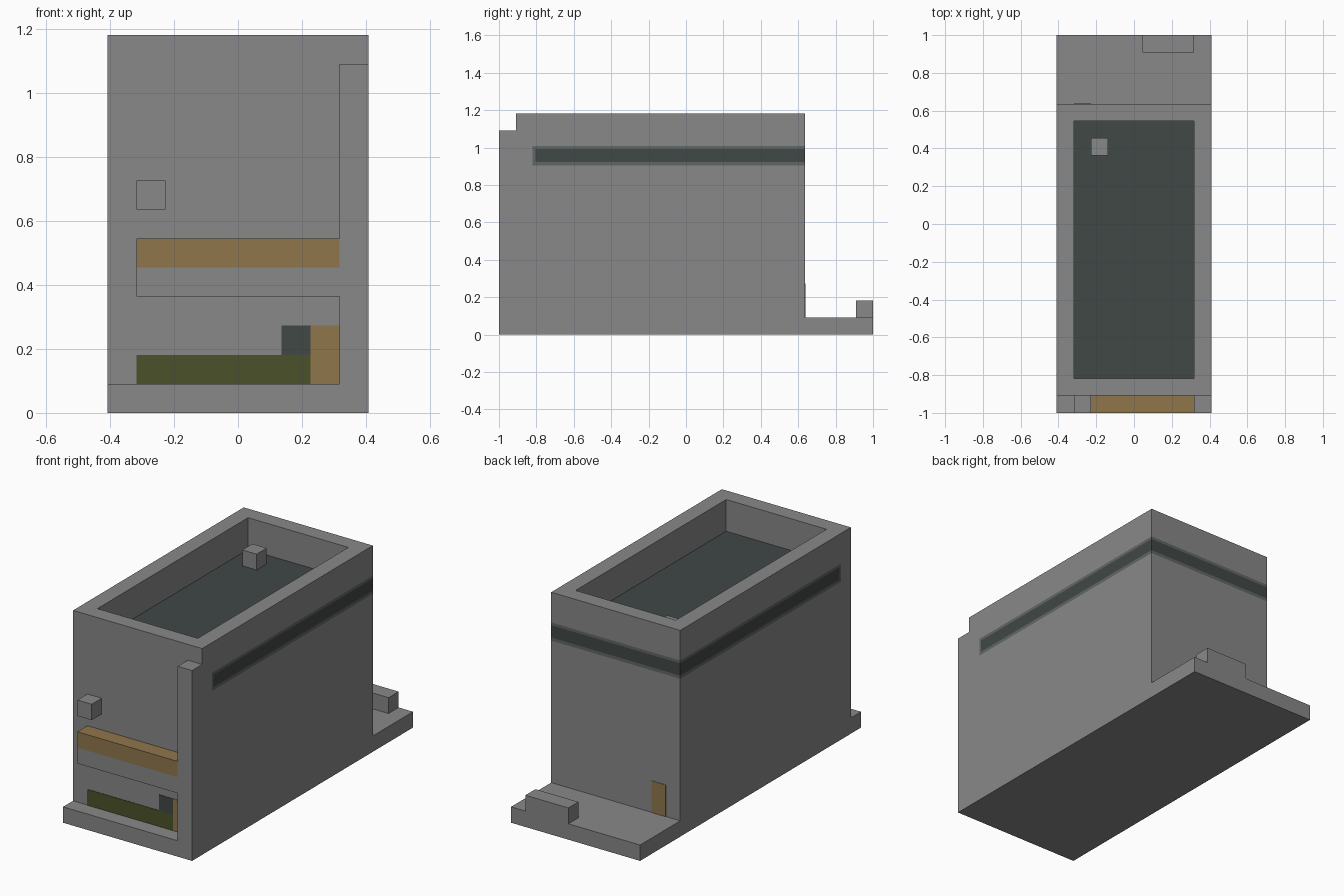
import bpy, bmesh
from mathutils import Vector

if "Cube" in bpy.data.objects:
    bpy.data.objects.remove(bpy.data.objects["Cube"], do_unlink=True)

U = 1 / 11  # one block of the grid the model is laid out on


def material(name, colour):
    mat = bpy.data.materials.new(name)
    mat.use_nodes = True
    mat.diffuse_color = (*colour, 1)
    bsdf = mat.node_tree.nodes["Principled BSDF"]
    bsdf.inputs["Base Color"].default_value = (*colour, 1)
    bsdf.inputs["Roughness"].default_value = 0.9
    return mat


grey = material("stone grey", (0.246, 0.246, 0.246))
slate = material("dark slate", (0.052, 0.065, 0.061))
edge = material("slate edge", (0.12, 0.133, 0.13))
orange = material("tan orange", (0.279, 0.181, 0.072))
green = material("olive green", (0.069, 0.084, 0.023))


def box_mesh(low, high):
    bm = bmesh.new()
    low, high = Vector(low), Vector(high)
    bmesh.ops.create_cube(bm, size=1)
    for v in bm.verts:
        v.co = (low + high) / 2 + v.co * (high - low)
    return bm


def finish(name, bm, *mats):
    mesh = bpy.data.meshes.new(name)
    bm.to_mesh(mesh)
    bm.free()
    for mat in mats:
        mesh.materials.append(mat)
    obj = bpy.data.objects.new(name, mesh)
    bpy.context.collection.objects.link(obj)
    return obj


def block(name, x, y, z, mat):
    """Box given by ranges in block units."""
    low, high = zip(x, y, z)
    return finish(name, box_mesh(Vector(low) * U, Vector(high) * U), mat)


# Main housing: a box with an open tray sunk into its top
bm = box_mesh(Vector((-4.5, -10, 1)) * U, Vector((4.5, 7, 13)) * U)
bm.normal_update()
top = max(bm.faces, key=lambda f: f.calc_center_median().z)
bmesh.ops.inset_region(bm, faces=[top], thickness=U, use_even_offset=True)
wall = bmesh.ops.extrude_face_region(bm, geom=[top])
floor = [g for g in wall["geom"] if isinstance(g, bmesh.types.BMVert)]
bmesh.ops.translate(bm, verts=floor, vec=(0, 0, -2 * U))
if top.is_valid:
    bmesh.ops.delete(bm, geom=[top], context="FACES_ONLY")

# Stripe around the sides and back, cut into the housing faces
halo_z, core_z = (9.95, 11.1), (10.15, 10.92)
halo_y, core_y = -9.02, -8.85
cuts = [(Vector((0, 0, z)), Vector((0, 0, 1))) for z in halo_z + core_z]
cuts += [(Vector((0, y, 0)), Vector((0, 1, 0))) for y in (halo_y, core_y)]
for co, normal in cuts:
    bmesh.ops.bisect_plane(bm, geom=bm.verts[:] + bm.edges[:] + bm.faces[:],
                           plane_co=co * U, plane_no=normal, dist=1e-5)
bm.normal_update()
for f in bm.faces:
    c = f.calc_center_median() / U
    outer = abs(c.x) > 4.49 or c.y > 6.99
    if outer and core_z[0] < c.z < core_z[1] and c.y > core_y:
        f.material_index = 1
    elif outer and halo_z[0] < c.z < halo_z[1] and c.y > halo_y:
        f.material_index = 2
    elif abs(f.normal.z) > 0.9 and abs(c.z - 11) < 0.01:
        f.material_index = 1  # tray floor
finish("housing", bm, grey, slate, edge)

# Base plate and blocks standing on it
block("base_plate", (-4.5, 4.5), (-11, 11), (0, 1), grey)
block("front_column", (3.5, 4.5), (-11, -10), (1, 12), grey)
block("rear_bumper", (0.5, 3.5), (10, 11), (1, 2), grey)

# Front shelf, knob, and the peg in the tray
block("shelf_top", (-3.5, 3.5), (-11, -10), (5, 6), orange)
block("shelf_underside", (-3.5, 3.5), (-11, -10), (4, 5), grey)
block("front_knob", (-3.5, -2.5), (-11, -10), (7, 8), grey)
block("tray_peg", (-2.5, -1.5), (4, 5), (11, 12), grey)

# Thin painted panels on the front and back walls
front, back = (-10.03, -10), (7, 7.03)
block("front_green_panel", (-3.5, 2.5), front, (1, 2), green)
block("front_dark_panel", (1.5, 2.5), front, (2, 3), slate)
block("front_orange_panel", (2.5, 3.5), front, (1, 3), orange)
block("back_orange_panel", (-3.5, -2.5), back, (1, 3), orange)
